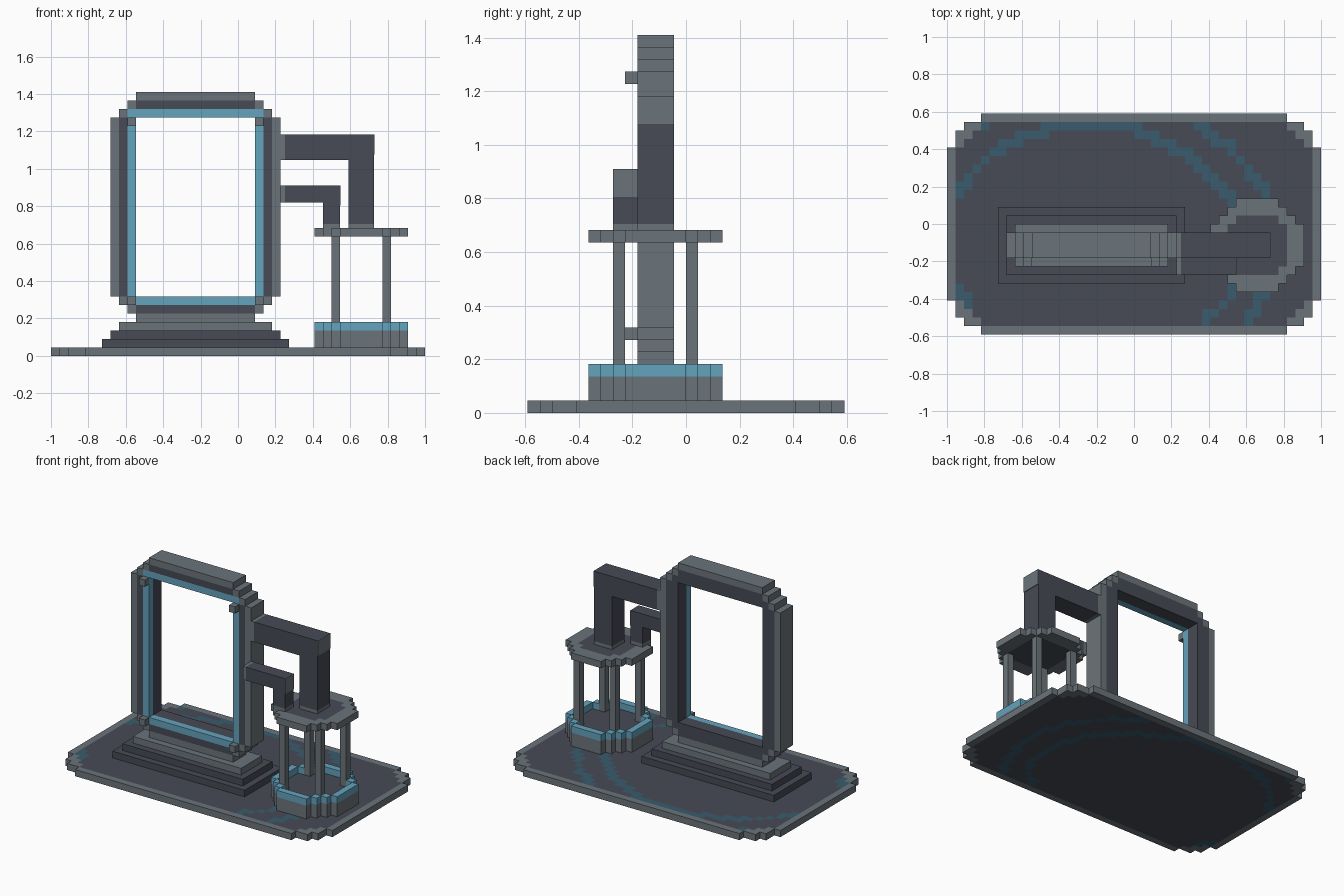
import bpy
from mathutils import Vector
from mathutils.geometry import intersect_point_line

if "Cube" in bpy.data.objects:
    bpy.data.objects.remove(bpy.data.objects["Cube"])

U = 1 / 22  # edge length of one block


def material(name, rgb):
    m = bpy.data.materials.new(name)
    m.use_nodes = True
    m.diffuse_color = (*rgb, 1)
    m.node_tree.nodes["Principled BSDF"].inputs["Base Color"].default_value = (*rgb, 1)
    return m


MATS = [material("steel_grey", (0.147, 0.175, 0.195)),
        material("dark_slate", (0.063, 0.069, 0.089)),
        material("sky_blue", (0.127, 0.366, 0.509)),
        material("deep_teal", (0.041, 0.107, 0.153))]
GREY, DARK, BLUE, TEAL = range(4)

# Outward quads of a unit cell, by direction
SIDES = {(1, 0, 0): ((1, 0, 0), (1, 1, 0), (1, 1, 1), (1, 0, 1)),
         (-1, 0, 0): ((0, 0, 0), (0, 0, 1), (0, 1, 1), (0, 1, 0)),
         (0, 1, 0): ((0, 1, 0), (0, 1, 1), (1, 1, 1), (1, 1, 0)),
         (0, -1, 0): ((0, 0, 0), (1, 0, 0), (1, 0, 1), (0, 0, 1)),
         (0, 0, 1): ((0, 0, 1), (1, 0, 1), (1, 1, 1), (0, 1, 1)),
         (0, 0, -1): ((0, 0, 0), (0, 1, 0), (1, 1, 0), (1, 0, 0))}


def make(name, quads, colours):
    """Object from quads given in block units."""
    index, faces = {}, []
    for quad in quads:
        faces.append([index.setdefault(p, len(index)) for p in quad])
    mesh = bpy.data.meshes.new(name)
    mesh.from_pydata([((x - 22) * U, (y - 13) * U, z * U) for x, y, z in index], [], faces)
    for m in MATS:
        mesh.materials.append(m)
    for poly, c in zip(mesh.polygons, colours):
        poly.material_index = c
    obj = bpy.data.objects.new(name, mesh)
    bpy.context.collection.objects.link(obj)
    return obj


def box(name, x, y, z, colour):
    spans = (x, y, z)
    quads = [[tuple(spans[a][p[a]] for a in range(3)) for p in quad]
             for quad in SIDES.values()]
    return make(name, quads, [colour] * 6)


def blocks(name, x, y, z, rule):
    """Blocks in a range; rule gives each its colour, or None for empty."""
    cells = {(i, j, k): rule(i, j, k)
             for i in range(*x) for j in range(*y) for k in range(*z)}
    cells = {c: v for c, v in cells.items() if v is not None}
    quads, colours = [], []
    for c, v in cells.items():
        for d, quad in SIDES.items():
            if tuple(a + b for a, b in zip(c, d)) not in cells:
                quads.append([tuple(a + b for a, b in zip(c, p)) for p in quad])
                colours.append(v)
    return make(name, quads, colours)


# Base plate with grey rim and painted arcs
ARCS = [[(-.94, -.36), (-.87, -.46)],
        [(-.94, .15), (-.9, .24), (-.78, .36), (-.6, .46), (-.42, .52), (0, .52),
         (.13, .45), (.3, .36), (.42, .25), (.52, .12), (.58, -.1), (.55, -.35),
         (.48, -.43), (.38, -.52)],
        [(.35, .52), (.5, .42), (.62, .28), (.71, .16), (.76, -.1), (.7, -.37), (.61, -.52)],
        [(-.82, .52), (-.79, .52)]]


def on_arc(i, j):
    p = Vector(((i + .5 - 22) * U, (j + .5 - 13) * U))
    for path in ARCS:
        for a, b in zip(path, path[1:]):
            a, b = Vector(a), Vector(b)
            t = min(1, max(0, intersect_point_line(p, a, b)[1]))
            if (p - a.lerp(b, t)).length < 0.029:
                return True
    return False


def base_rule(i, j, k):
    a, b = min(i, 43 - i), min(j, 25 - j)
    if b < 4 and a < (4, 2, 1, 1)[b]:
        return None
    if a < 1 or b < 1 or a + b < 5:
        return GREY
    return TEAL if on_arc(i, j) else DARK


blocks("base_plate", (0, 44), (0, 26), (0, 1), base_rule)

# Stepped plinth
box("plinth_lower", (6, 28), (6, 15), (1, 2), DARK)
box("plinth_middle", (7, 27), (7, 14), (2, 3), DARK)
box("plinth_upper", (8, 26), (8, 13), (3, 4), GREY)


# Upright frame, grey outside, dark inside, blue front lip
def frame_rule(i, j, k):
    a, c = min(i - 7, 26 - i), min(k - 4, 30 - k)
    if a + c < 3 or (a > 2 and c > 2):
        return None
    if a == 0 or c == 0 or a + c == 3:
        return GREY
    return BLUE if j == 9 and a >= 2 and c >= 2 else DARK


blocks("upright_frame", (7, 27), (9, 12), (4, 31), frame_rule)
for side, i in (("right", 9), ("left", 24)):
    for level, k in (("lower", 6), ("upper", 27)):
        box(f"{level}_{side}_knob", (i, i + 1), (8, 9), (k, k + 1), GREY)


# Round tank and the tray above it share one stepped outline
def ring(i, j):
    return min(i - 31, 41 - i), min(j - 5, 15 - j)


def rim_rule(i, j, k):
    a, b = ring(i, j)
    return BLUE if a + b == 3 or (a + b > 3 and min(a, b) == 0) else None


def floor_rule(i, j, k):
    a, b = ring(i, j)
    if a + b < 3:
        return None
    return GREY if a + b == 3 or min(a, b) == 0 or k == 1 else DARK


def tray_rule(i, j, k):
    a, b = ring(i, j)
    if a + b < 3:
        return None
    return DARK if min(a, b) >= 2 and a + b >= 5 else GREY


blocks("tank_body", (31, 42), (5, 16), (1, 3), floor_rule)
blocks("tank_rim", (31, 42), (5, 16), (3, 4), rim_rule)
blocks("top_tray", (31, 42), (5, 16), (14, 15), tray_rule)
for side, i in (("right", 33), ("left", 39)):
    for depth, j in (("front", 7), ("back", 13)):
        box(f"{depth}_{side}_post", (i, i + 1), (j, j + 1), (3, 14), GREY)


# Elbow pipes from frame to tray
def pipe(name, end, width, y, top):
    low = top - width
    box(name + "_collar", (27, 27.5), y, (low, top), GREY)
    box(name + "_arm", (27.5, end), y, (low, top), DARK)
    box(name + "_leg", (end - width, end), y, (15.5, low), DARK)
    box(name + "_foot", (end - width, end), y, (15, 15.5), GREY)
    box(name + "_end_plate", (end, end + .08), y, (top - 2.3, top), GREY)


pipe("large_pipe", 38, 3, (9, 12), 26)
pipe("small_pipe", 34, 2, (7, 9), 20)
